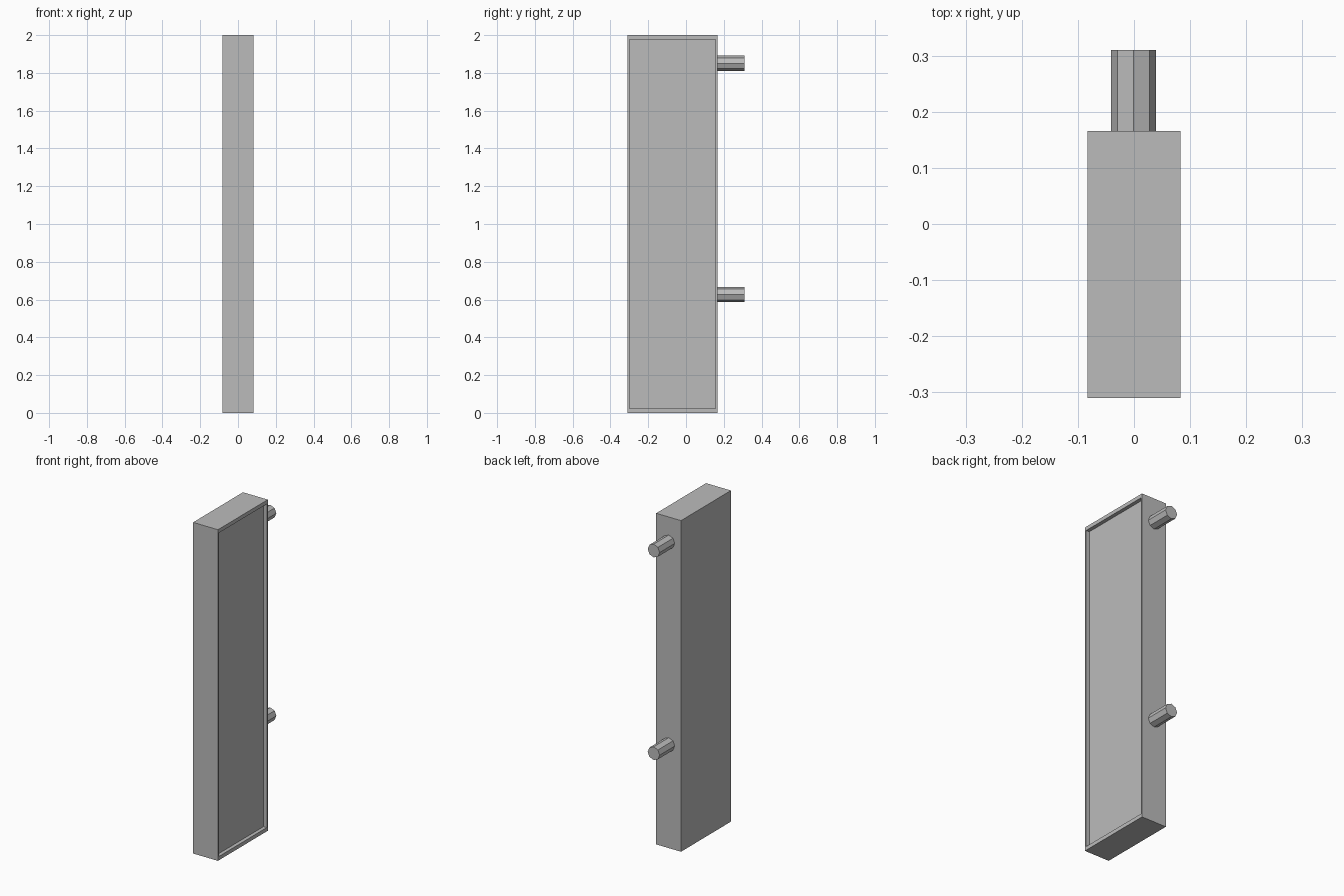
import bpy
import bmesh
from math import pi
from mathutils import Matrix

cube = bpy.data.objects.get("Cube")
if cube:
    bpy.data.objects.remove(cube, do_unlink=True)

grey = bpy.data.materials.new("plain grey")
grey.use_nodes = True
colour = (0.5, 0.5, 0.5, 1)
grey.diffuse_color = colour
grey.node_tree.nodes["Principled BSDF"].inputs["Base Color"].default_value = colour


def add_object(name, bm):
    bmesh.ops.recalc_face_normals(bm, faces=bm.faces)
    mesh = bpy.data.meshes.new(name)
    bm.to_mesh(mesh)
    bm.free()
    mesh.materials.append(grey)
    obj = bpy.data.objects.new(name, mesh)
    bpy.context.collection.objects.link(obj)


# Tall slab, with a shallow tray sunk into its +x face
FRONT, BACK, HALF_WIDTH, HEIGHT = -0.31, 0.166, 0.083, 2.0
RIM_SIDE, RIM_END, DEPTH = 0.014, 0.027, 0.022
middle = (FRONT + BACK) / 2
bm = bmesh.new()
bmesh.ops.create_cube(bm, size=1, matrix=Matrix.Translation((0, middle, HEIGHT / 2))
                      @ Matrix.Diagonal((2 * HALF_WIDTH, BACK - FRONT, HEIGHT, 1)))
floor = max(bm.faces, key=lambda f: f.calc_center_median().x)
bmesh.ops.inset_region(bm, faces=[floor], thickness=RIM_SIDE)
for v in floor.verts:
    v.co.z += (RIM_END - RIM_SIDE) * (1 if v.co.z < HEIGHT / 2 else -1)
floor = bmesh.ops.extrude_discrete_faces(bm, faces=[floor])["faces"][0]
bmesh.ops.translate(bm, verts=floor.verts, vec=(-DEPTH, 0, 0))
add_object("panel", bm)

# Two octagonal pegs on the back edge
PEG_END, RADIUS = 0.31, 0.04
for name, z in (("upper_peg", 1.851), ("lower_peg", 0.627)):
    bm = bmesh.new()
    bmesh.ops.create_cone(bm, cap_ends=True, segments=8, radius1=RADIUS, radius2=RADIUS,
                          depth=PEG_END - BACK,
                          matrix=Matrix.Translation((-0.001, (BACK + PEG_END) / 2, z))
                          @ Matrix.Rotation(pi / 2, 4, "X"))
    add_object(name, bm)
